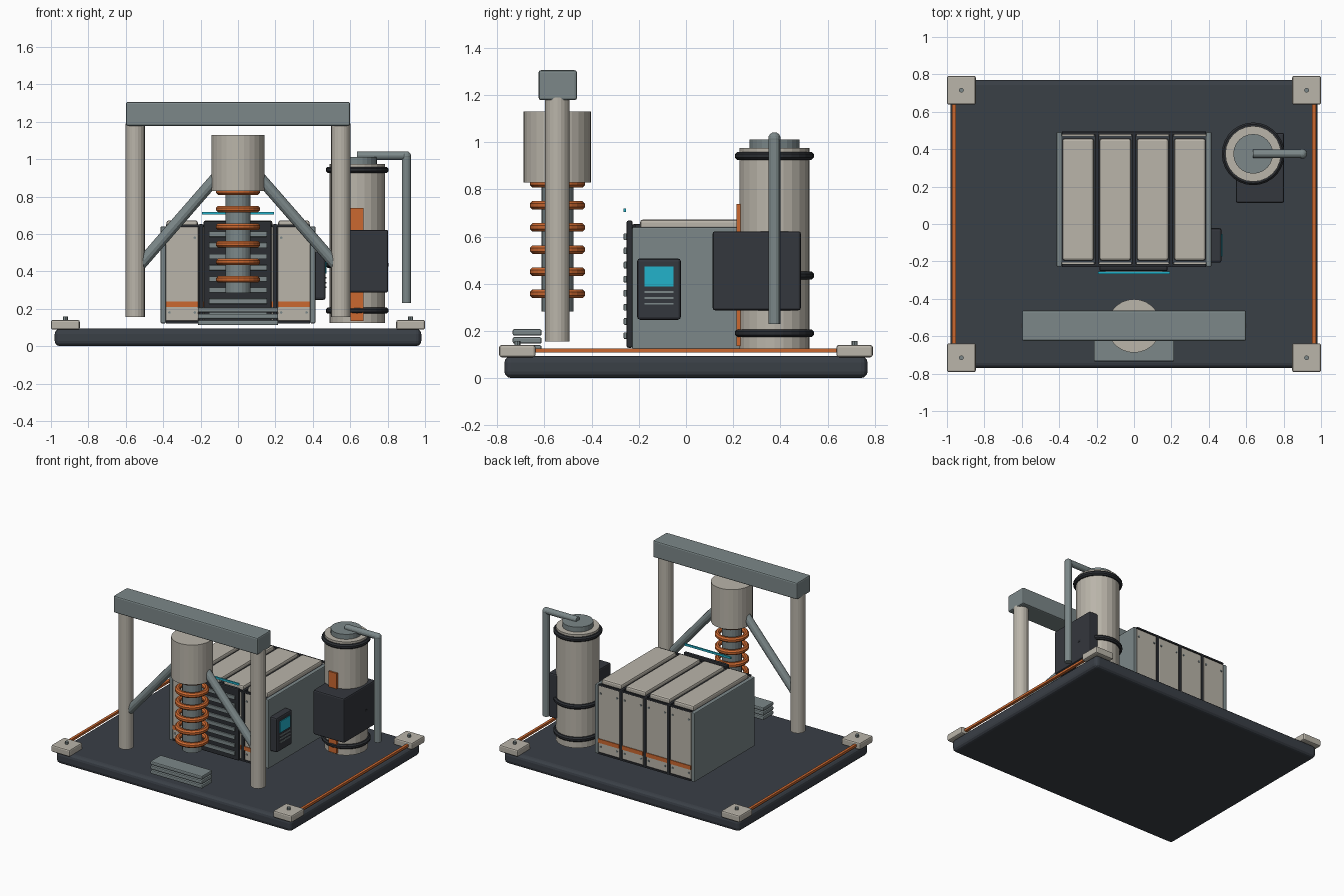
import bpy, bmesh, math
from mathutils import Vector

if "Cube" in bpy.data.objects:
    bpy.data.objects.remove(bpy.data.objects["Cube"])


def material(name, rgb):
    m = bpy.data.materials.new(name)
    m.diffuse_color = (*rgb, 1)
    m.use_nodes = True
    m.node_tree.nodes["Principled BSDF"].inputs["Base Color"].default_value = m.diffuse_color
    return m


DARK = material("charcoal", (0.042, 0.050, 0.062))
BLACK = material("black trim", (0.024, 0.027, 0.032))
BOX = material("dark slate", (0.034, 0.038, 0.047))
LIGHT = material("warm light grey", (0.49, 0.46, 0.40))
GREY = material("blue grey", (0.20, 0.245, 0.25))
ORANGE = material("copper orange", (0.60, 0.14, 0.03))
CYAN = material("cyan", (0.016, 0.45, 0.60))


def finish(bm, name, mat, smooth=None):
    me = bpy.data.meshes.new(name)
    bm.to_mesh(me)
    bm.free()
    me.materials.append(mat)
    ob = bpy.data.objects.new(name, me)
    bpy.context.collection.objects.link(ob)
    return ob


def box(name, mat, x, y, z, bevel=0.0, segments=2):
    """Box from (min, max) ranges on each axis."""
    bm = bmesh.new()
    bmesh.ops.create_cube(bm, size=1)
    for v in bm.verts:
        v.co = [(r[0] + r[1]) / 2 + c * (r[1] - r[0]) for r, c in zip((x, y, z), v.co)]
    if bevel:
        bmesh.ops.bevel(bm, geom=bm.edges[:], offset=bevel, segments=segments,
                        affect='EDGES', profile=0.5)
    return finish(bm, name, mat)


def rod(name, mat, a, b, radius, sides=16):
    """Cylinder between two points."""
    a, b = Vector(a), Vector(b)
    bm = bmesh.new()
    bmesh.ops.create_cone(bm, cap_ends=True, segments=sides, radius1=radius,
                          radius2=radius, depth=(b - a).length)
    turn = (b - a).to_track_quat('Z', 'Y')
    for v in bm.verts:
        v.co = turn @ v.co + (a + b) / 2
    return finish(bm, name, mat)


def ring(name, mat, centre, major, minor, sides=24, tube=8):
    """Horizontal torus swept from a circular section."""
    bm = bmesh.new()
    rows = []
    for i in range(sides):
        a = math.tau * i / sides
        row = []
        for j in range(tube):
            t = math.tau * (j + 0.5) / tube
            r = major + minor * math.cos(t)
            row.append(bm.verts.new((centre[0] + r * math.cos(a), centre[1] + r * math.sin(a),
                                     centre[2] + minor * math.sin(t))))
        rows.append(row)
    for i in range(sides):
        p, q = rows[i], rows[(i + 1) % sides]
        for j in range(tube):
            k = (j + 1) % tube
            bm.faces.new((p[j], q[j], q[k], p[k]))
    return finish(bm, name, mat)


# Base slab with corner pads, bolts and side rails
box("base", DARK, (-0.98, 0.98), (-0.77, 0.77), (0, 0.093), 0.028, 3)
for sx in (-1, 1):
    for sy in (-1, 1):
        cx, cy = sx * 0.923, sy * 0.715
        box("corner_pad", LIGHT, (cx - 0.077, cx + 0.077), (cy - 0.077, cy + 0.077),
            (0.088, 0.14), 0.01)
        rod("pad_bolt", GREY, (cx, cy, 0.135), (cx, cy, 0.158), 0.013, 8)
    box("side_rail", ORANGE, (sx * 0.963 - 0.01, sx * 0.963 + 0.01), (-0.67, 0.67),
        (0.108, 0.125))

# Gantry with posts and braces
GY = -0.545
box("gantry_beam", GREY, (-0.6, 0.6), (-0.625, -0.462), (1.178, 1.305), 0.01)
for s in (-1, 1):
    rod("gantry_post", LIGHT, (s * 0.55, GY, 0.155), (s * 0.55, GY, 1.19), 0.052, 20)
    rod("gantry_brace", GREY, (s * 0.10, GY, 0.92), (s * 0.53, GY, 0.427), 0.031, 12)

# Plunger head, shaft and coil rings
rod("plunger_head", LIGHT, (0, GY, 0.83), (0, GY, 1.13), 0.143, 28)
rod("plunger_shaft", GREY, (0, GY, 0.283), (0, GY, 0.84), 0.068, 20)
for i in range(6):
    ring("coil_ring", ORANGE, (0, GY, 0.357 + 0.0938 * i), 0.099, 0.0195)

# Front steps
for i in range(3):
    box("step", GREY, (-0.215, 0.215), (-0.735, -0.612),
        (0.112 + 0.034 * i, 0.139 + 0.034 * i), 0.007)

# Cabinet core and side plates
box("cabinet_core", DARK, (-0.40, 0.40), (-0.205, 0.47), (0.128, 0.637))
for s in (-1, 1):
    box("cabinet_side", GREY, (s * 0.40 - 0.014, s * 0.40 + 0.014), (-0.228, 0.492),
        (0.122, 0.64), 0.006)
for y in (-0.222, 0.486):
    box("cabinet_edge_bar", BLACK, (-0.385, 0.385), (y - 0.008, y + 0.008), (0.637, 0.65), 0.003)
    box("cabinet_sill", BLACK, (-0.385, 0.385), (y - 0.005, y + 0.005), (0.122, 0.135))

# Dark spines between modules
for x in (-0.198, 0, 0.198):
    box("module_spine", BLACK, (x - 0.011, x + 0.011), (-0.226, 0.493), (0.125, 0.652), 0.004)

# Four modules: lid, end panels, orange bands and screws
for x in (-0.299, -0.1, 0.1, 0.299):
    box("module_lid", LIGHT, (x - 0.084, x + 0.084), (-0.195, 0.457), (0.63, 0.672), 0.012)
    for y, s in ((-0.215, -1), (0.479, 1)):
        box("module_panel", LIGHT, (x - 0.087, x + 0.087), (y - 0.01, y + 0.01),
            (0.135, 0.637), 0.004)
        f = y + s * 0.011
        box("module_band", ORANGE, (x - 0.086, x + 0.086), (f - 0.004, f + 0.004),
            (0.208, 0.238))
        for dx in (-0.068, 0.068):
            for z in (0.18, 0.58):
                rod("panel_screw", GREY, (x + dx, y, z), (x + dx, y + s * 0.015, z), 0.007, 8)

# Front vent with louvres and light bar
box("vent_frame", BLACK, (-0.185, 0.18), (-0.252, -0.226), (0.128, 0.668), 0.008)
for i in range(8):
    z = 0.18 + 0.0598 * i
    box("vent_louvre", GREY, (-0.155, 0.155), (-0.264, -0.25), (z - 0.014, z + 0.014), 0.003)
box("light_bar", CYAN, (-0.193, 0.193), (-0.266, -0.255), (0.703, 0.718))

# Side control box with screen and key lines
box("control_box", BOX, (0.405, 0.468), (-0.207, -0.022), (0.247, 0.507), 0.012)
box("control_screen", CYAN, (0.467, 0.474), (-0.175, -0.053), (0.388, 0.472))
for z in (0.365, 0.34, 0.315):
    box("control_line", GREY, (0.467, 0.473), (-0.175, -0.053), (z - 0.004, z + 0.004))

# Tank with cap, bands and front stripe
TX, TY = 0.637, 0.375
rod("tank_body", LIGHT, (TX, TY, 0.123), (TX, TY, 0.975), 0.149, 24)
rod("tank_cap", GREY, (TX, TY, 0.97), (TX, TY, 1.012), 0.106, 24)
for z in (0.19, 0.435, 0.942):
    ring("tank_band", BLACK, (TX, TY, z), 0.151, 0.018, 28)
box("tank_stripe", ORANGE, (0.602, 0.67), (0.215, 0.24), (0.135, 0.738))
box("tank_unit", BOX, (0.545, 0.803), (0.113, 0.487), (0.287, 0.622), 0.01)

# Overflow pipe with elbow
rod("pipe_top", GREY, (TX, TY, 1.018), (0.9, TY, 1.018), 0.023, 14)
rod("pipe_drop", GREY, (0.9, TY, 0.23), (0.9, TY, 1.018), 0.025, 14)
bm = bmesh.new()
bmesh.ops.create_uvsphere(bm, u_segments=14, v_segments=8, radius=0.026)
bmesh.ops.translate(bm, verts=bm.verts[:], vec=(0.9, TY, 1.016))
finish(bm, "pipe_elbow", GREY)
